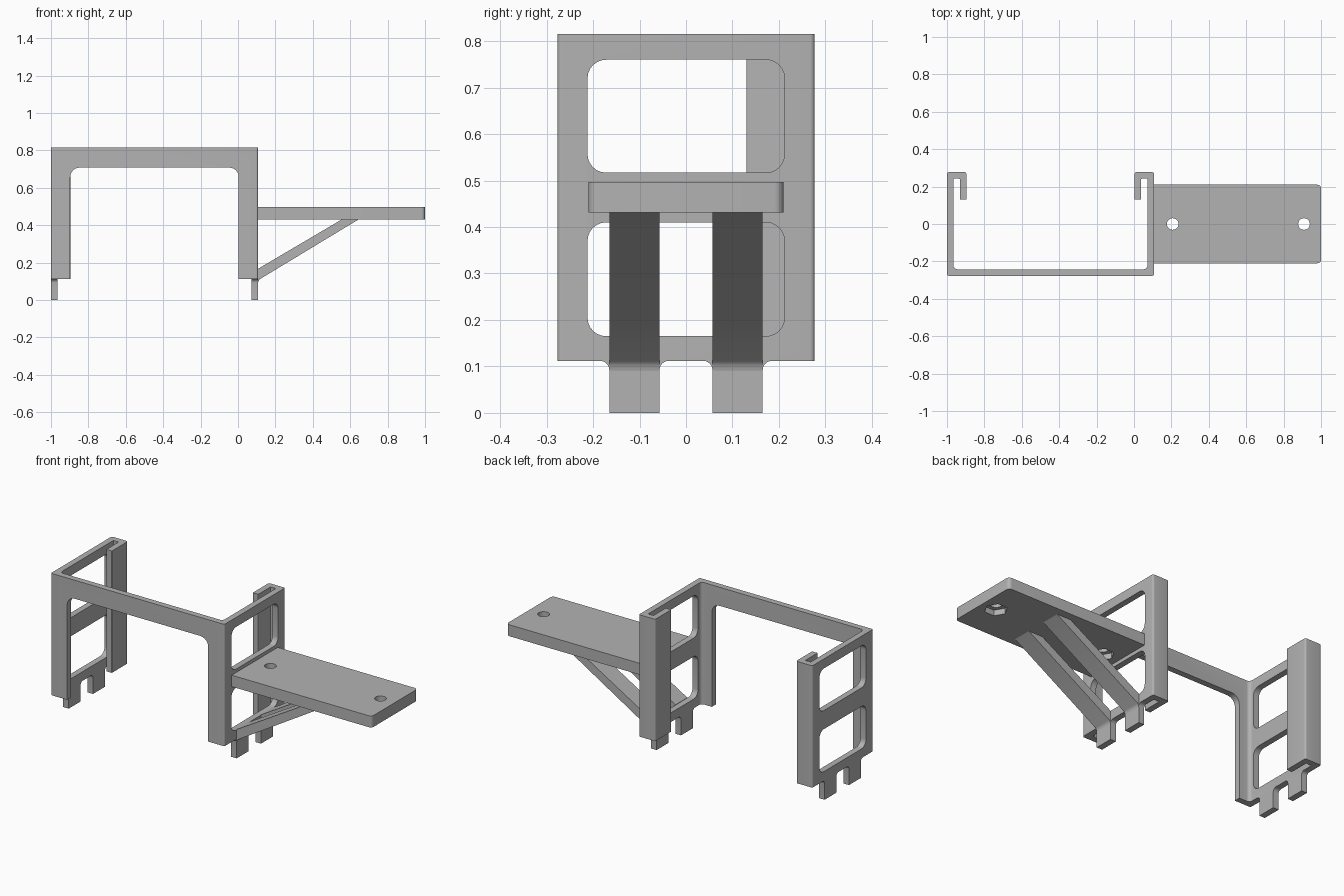
import bpy, bmesh
from math import sin, cos, tan, pi, radians
from mathutils import Vector

if "Cube" in bpy.data.objects:
    bpy.data.objects.remove(bpy.data.objects["Cube"], do_unlink=True)

grey = bpy.data.materials.new("plain grey")
grey.use_nodes = True
grey.diffuse_color = (0.45, 0.45, 0.45, 1)
grey.node_tree.nodes["Principled BSDF"].inputs["Base Color"].default_value = grey.diffuse_color


def rounded(corners, steps=6):
    """Outline from (u, v, radius) corners, with each corner filleted."""
    out = []
    for i, (u, v, r) in enumerate(corners):
        p = Vector((u, v))
        if not r:
            out.append(p)
            continue
        a = (Vector(corners[i - 1][:2]) - p).normalized()
        b = (Vector(corners[(i + 1) % len(corners)][:2]) - p).normalized()
        half = a.angle(b) / 2
        reach = r / tan(half)
        centre = p + (a + b).normalized() * (r / sin(half))
        d1, d2 = p + a * reach - centre, p + b * reach - centre
        w = pi - 2 * half
        for k in range(steps + 1):
            f = k / steps
            out.append(centre + (d1 * sin((1 - f) * w) + d2 * sin(f * w)) / sin(w))
    return out


def rect(u0, u1, v0, v1, r):
    return rounded([(u0, v0, r), (u1, v0, r), (u1, v1, r), (u0, v1, r)])


def circle(cx, cy, r, n):
    return [(cx + r * cos(2 * pi * k / n), cy + r * sin(2 * pi * k / n)) for k in range(n)]


def prism(name, outline, axis, lo, hi):
    """Extrude a closed outline along the named axis from lo to hi."""
    place = {"X": lambda u, v, w: (w, u, v),
             "Y": lambda u, v, w: (u, w, v),
             "Z": lambda u, v, w: (u, v, w)}[axis]
    bm = bmesh.new()
    a = [bm.verts.new(place(p[0], p[1], lo)) for p in outline]
    b = [bm.verts.new(place(p[0], p[1], hi)) for p in outline]
    bm.faces.new(a)
    bm.faces.new(b)
    for i in range(len(a)):
        j = (i + 1) % len(a)
        bm.faces.new((a[i], a[j], b[j], b[i]))
    bmesh.ops.recalc_face_normals(bm, faces=bm.faces)
    mesh = bpy.data.meshes.new(name)
    bm.to_mesh(mesh)
    bm.free()
    mesh.materials.append(grey)
    ob = bpy.data.objects.new(name, mesh)
    bpy.context.collection.objects.link(ob)
    return ob


def activate(ob):
    bpy.ops.object.select_all(action="DESELECT")
    ob.select_set(True)
    bpy.context.view_layer.objects.active = ob


def cut(ob, cutters):
    activate(ob)
    for c in cutters:
        m = ob.modifiers.new("cut", "BOOLEAN")
        m.operation, m.solver, m.object = "DIFFERENCE", "EXACT", c
        bpy.ops.object.modifier_apply(modifier=m.name)
        bpy.data.objects.remove(c, do_unlink=True)


# Bracket frame: symmetric plan with inward hooks at the back
MID, BASE, TOP = -0.4465, 0.112, 0.815
half = [(0.5535, -0.277, 0.01), (0.5535, 0.277, 0.01), (0.4495, 0.277, 0.01),
        (0.4495, 0.13, 0.004), (0.4845, 0.13, 0.004), (0.4845, 0.242, 0.004),
        (0.5185, 0.242, 0.004), (0.5185, -0.242, 0.02)]
plan = [(MID + x, y, r) for x, y, r in half] + [(MID - x, y, r) for x, y, r in reversed(half)]
frame = prism("frame", rounded(plan), "Z", BASE, TOP)

# Front opening and the two windows in each side wall
cutters = [prism("front_cutter", rect(-0.897, 0.004, -0.2, 0.708, 0.05), "Y", -0.35, -0.19)]
for x0, x1 in ((-1.1, -0.95), (0.055, 0.2)):
    for z0, z1 in ((0.165, 0.41), (0.517, 0.76)):
        cutters.append(prism("window_cutter", rect(-0.212, 0.212, z0, z1, 0.04), "X", x0, x1))
cut(frame, cutters)
parts = [frame]

# Foot tabs, flared into the wall above
for side, x0 in (("right", -1.0), ("left", 0.072)):
    for place, y in (("front", -0.111), ("back", 0.111)):
        w, f = 0.054, 0.02
        tab = [(y - w, 0, 0), (y + w, 0, 0), (y + w, BASE, f), (y + w + f * 1.05, BASE, 0),
               (y - w - f * 1.05, BASE, 0), (y - w, BASE, f)]
        parts.append(prism(f"{side}_{place}_tab", rounded(tab), "X", x0, x0 + 0.035))

# Shelf with bolt holes and hexagonal nut pockets underneath
shelf = prism("shelf", rounded([(0.107, -0.21, 0), (1.0, -0.21, 0.02),
                                (1.0, 0.21, 0.02), (0.107, 0.21, 0)]), "Z", 0.431, 0.497)
cutters = []
for x in (0.207, 0.909):
    cutters.append(prism("hole_cutter", circle(x, 0, 0.031, 32), "Z", 0.4, 0.55))
    cutters.append(prism("nut_cutter", circle(x, 0, 0.06, 6), "Z", 0.4, 0.463))
cut(shelf, cutters)
parts.append(shelf)

# Diagonal braces under the shelf
brace = [(0.107, 0.09, 0), (0.109, 0.102, 0), (0.116, 0.111, 0),
         (0.645, 0.431, 0), (0.555, 0.431, 0), (0.107, 0.167, 0)]
for place, y in (("front", -0.111), ("back", 0.111)):
    parts.append(prism(f"{place}_brace", rounded(brace), "Y", y - 0.054, y + 0.054))

for ob in parts:
    activate(ob)
    bpy.ops.object.shade_smooth_by_angle(angle=radians(30))
